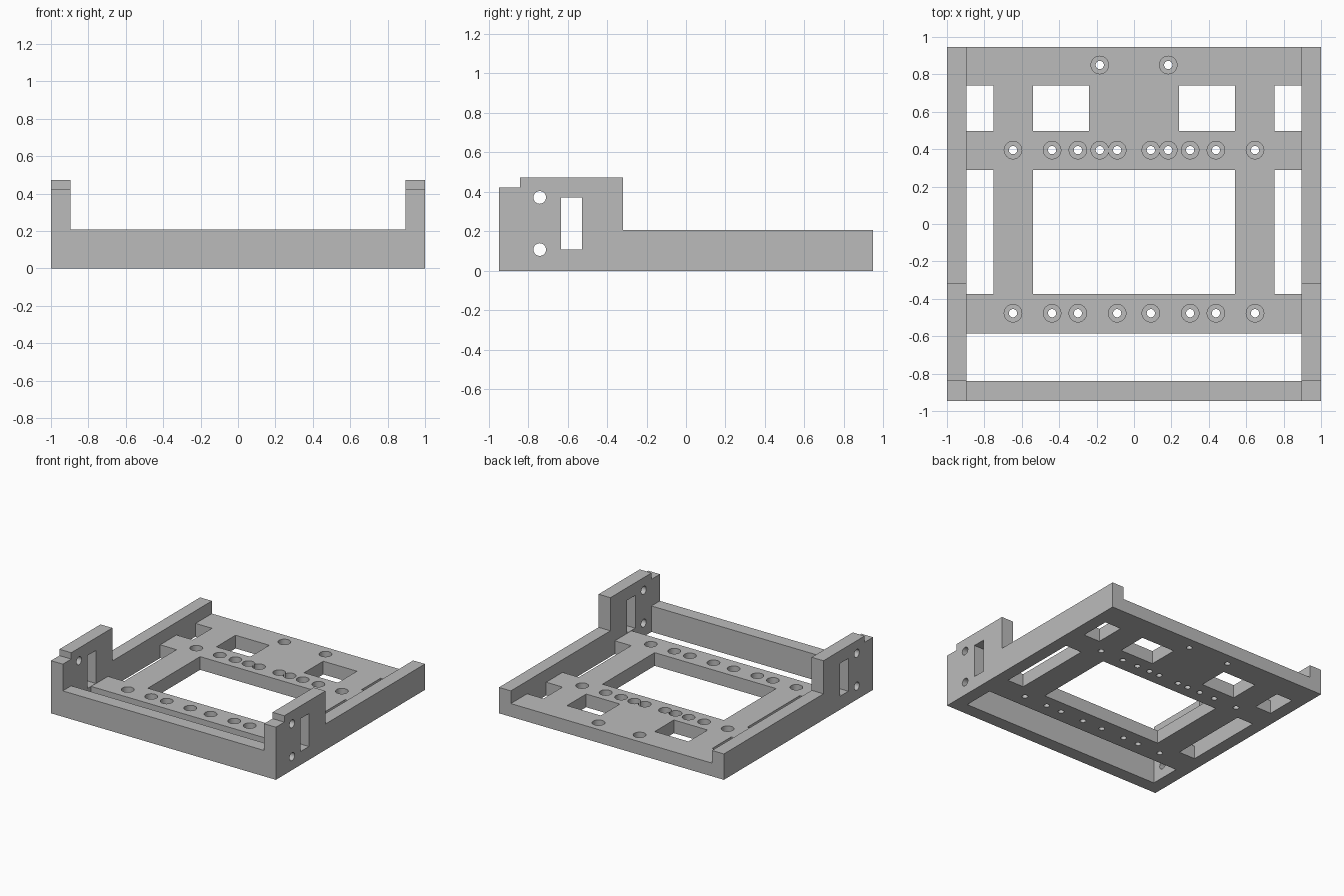
import bpy
from math import pi

default = bpy.data.objects.get("Cube")
if default:
    bpy.data.objects.remove(default, do_unlink=True)

# Main dimensions
HALF_Y = 0.947
INNER_X = 0.895
CHEEK_TOP, STEP_TOP, WALL_TOP, PLATE_TOP = 0.474, 0.423, 0.208, 0.106
RAIL_Y = -0.84
FAR = 1.2

grey = bpy.data.materials.new("grey_plastic")
grey.use_nodes = True
colour = (0.5, 0.5, 0.5, 1)
grey.diffuse_color = colour
grey.node_tree.nodes["Principled BSDF"].inputs["Base Color"].default_value = colour


def box(name, x, y, z):
    """Box from (low, high) pairs on each axis."""
    pairs = (x, y, z)
    bpy.ops.mesh.primitive_cube_add(size=1, location=[(a + b) / 2 for a, b in pairs])
    ob = bpy.context.object
    ob.name = name
    ob.scale = [b - a for a, b in pairs]
    bpy.ops.object.transform_apply(location=True, rotation=True, scale=True)
    return ob


def rod(name, radius, depth, location, rotation=(0, 0, 0)):
    bpy.ops.mesh.primitive_cylinder_add(vertices=32, radius=radius, depth=depth,
                                        location=location, rotation=rotation)
    ob = bpy.context.object
    ob.name = name
    bpy.ops.object.transform_apply(location=True, rotation=True, scale=True)
    return ob


# Solid block that the tray is milled from
tray = box("mounting_tray", (-1, 1), (-HALF_Y, HALF_Y), (0, CHEEK_TOP))
tray.data.materials.append(grey)


def cut(cutter):
    cutter.hide_render = True
    bpy.context.view_layer.objects.active = tray
    mod = tray.modifiers.new("cut", 'BOOLEAN')
    mod.operation = 'DIFFERENCE'
    mod.solver = 'EXACT'
    mod.object = cutter
    bpy.ops.object.modifier_apply(modifier=mod.name)
    bpy.data.objects.remove(cutter, do_unlink=True)


# Channel between the cheeks, low side walls and stepped cheek fronts
cut(box("channel", (-INNER_X, INNER_X), (-FAR, FAR), (WALL_TOP, 1)))
cut(box("low_walls", (-FAR, FAR), (-0.318, FAR), (WALL_TOP, 1)))
cut(box("cheek_step", (-FAR, FAR), (-FAR, RAIL_Y), (STEP_TOP, 1)))

# Pocket down to the base plate, open at the back
cut(box("pocket", (-INNER_X, INNER_X), (RAIL_Y, FAR), (PLATE_TOP, 1)))

# Openings through the base plate
through = (-1, 1)
back_span, middle_span = (0.497, 0.74), (-0.374, 0.29)
cut(box("front_opening", (-INNER_X, INNER_X), (RAIL_Y, -0.586), through))
cut(box("centre_opening", (-0.54, 0.54), middle_span, through))
for side in (-1, 1):
    def mirrored(a, b):
        return tuple(sorted((side * a, side * b)))
    cut(box("back_window", mirrored(0.24, 0.54), back_span, through))
    cut(box("back_slot", mirrored(0.75, INNER_X), back_span, through))
    cut(box("side_slot", mirrored(0.75, INNER_X), middle_span, through))

# Counterbored screw holes in three rows
rows = {
    0.85: (0.183,),
    0.395: (0.09, 0.183, 0.3, 0.438, 0.647),
    -0.477: (0.09, 0.3, 0.438, 0.647),
}
for y, offsets in rows.items():
    for offset in offsets:
        for x in (-offset, offset):
            cut(rod("screw_hole", 0.022, 1, (x, y, 0)))
            cut(rod("counterbore", 0.047, 0.1, (x, y, PLATE_TOP)))

# Round holes and upright slot through both cheeks
for z in (0.108, 0.372):
    cut(rod("cheek_hole", 0.032, 3, (0, -0.741, z), (0, pi / 2, 0)))
cut(box("cheek_slot", (-FAR, FAR), (-0.634, -0.528), (0.108, 0.372)))

# Smooth hole walls, sharp edges elsewhere
bpy.ops.object.select_all(action='DESELECT')
tray.select_set(True)
bpy.context.view_layer.objects.active = tray
bpy.ops.object.shade_smooth_by_angle(angle=pi / 6)
